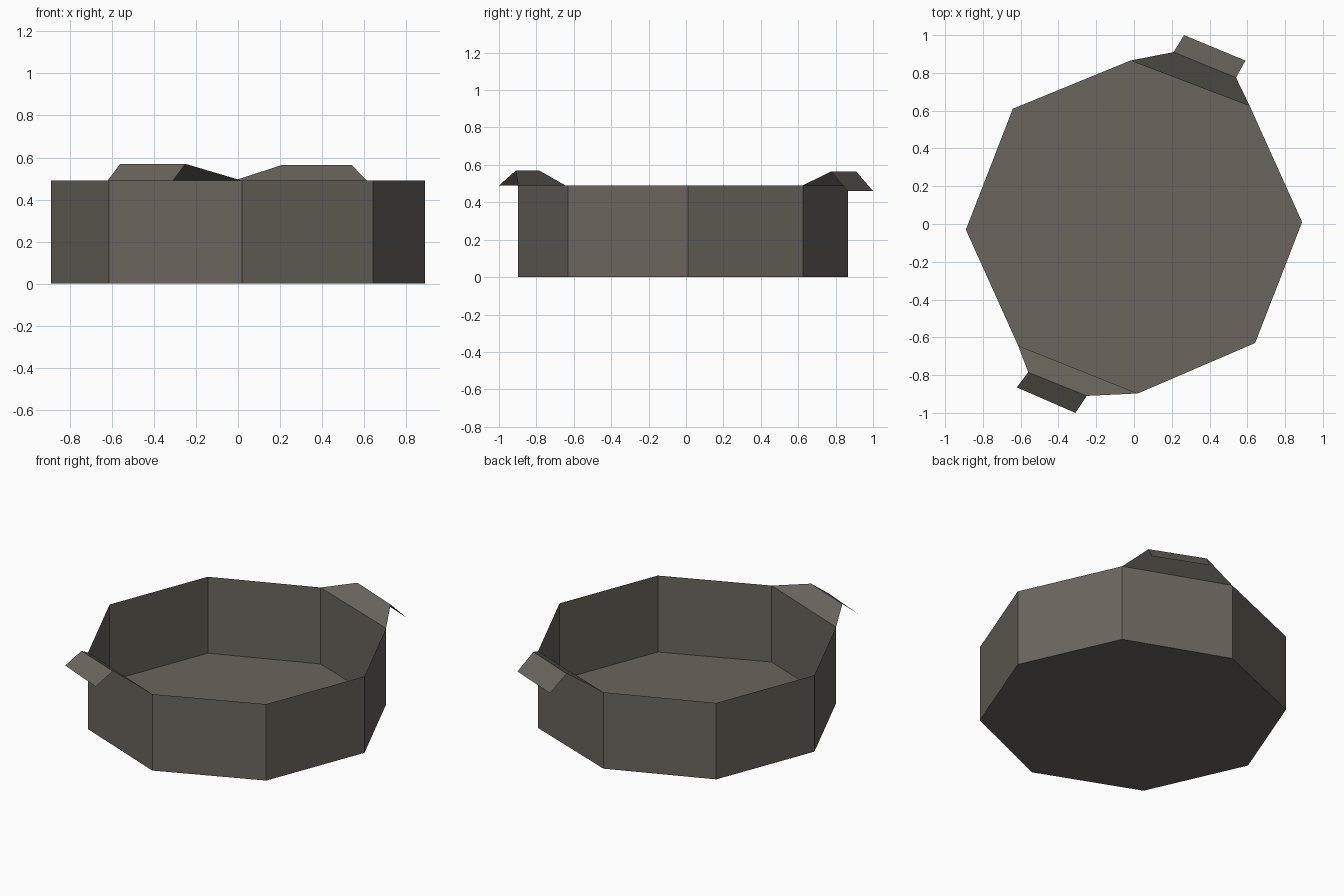
import bpy
import math
from mathutils import Vector

if "Cube" in bpy.data.objects:
    bpy.data.objects.remove(bpy.data.objects["Cube"])

HEIGHT = 0.49
RADIUS = 0.887

# One flat grey-brown colour
metal = bpy.data.materials.new("grey brown metal")
metal.diffuse_color = (0.145, 0.130, 0.108, 1)
metal.use_nodes = True
metal.node_tree.nodes["Principled BSDF"].inputs["Base Color"].default_value = metal.diffuse_color


def add_mesh(name, verts, faces):
    mesh = bpy.data.meshes.new(name)
    mesh.from_pydata(verts, [], faces)
    mesh.materials.append(metal)
    obj = bpy.data.objects.new(name, mesh)
    bpy.context.collection.objects.link(obj)
    return obj


# Slightly hand-made octagon: the back half sits a little closer in
def corner(i):
    a = math.radians(45 * i)
    x = RADIUS * math.cos(a) + 0.02 * math.sin(-a)
    y = RADIUS * math.sin(a) + 0.01 * math.cos(a) - 0.01
    return x, min(y, 0.865)


ring = [corner(i) for i in range(8)]
ring[0] = (0.89, 0.01)
ring[4] = (-0.89, -0.03)

# Open thin-walled pot: floor plus eight walls
verts = [(x, y, 0) for x, y in ring] + [(x, y, HEIGHT) for x, y in ring]
walls = [(i, (i + 1) % 8, (i + 1) % 8 + 8, i + 8) for i in range(8)]
add_mesh("pot", verts, [tuple(range(7, -1, -1))] + walls)


# Folded sheet handle: sloped lip rising from the rim, then a flap bent down
def handle(name, a, b, lip, tip, lip_z, tip_z):
    pts = [(*a, HEIGHT), (*b, HEIGHT)]
    pts += [(*p, lip_z) for p in lip] + [(*p, tip_z) for p in tip]
    add_mesh(name, pts, [(0, 1, 2, 3), (3, 2, 4, 5)])


handle("back_handle", ring[2], ring[1],
       [(0.54, 0.775), (0.21, 0.91)], [(0.59, 0.865), (0.265, 1.0)], 0.565, 0.46)
handle("front_handle", ring[6], ring[5],
       [(-0.56, -0.785), (-0.25, -0.91)], [(-0.62, -0.865), (-0.31, -1.0)], 0.57, 0.49)
